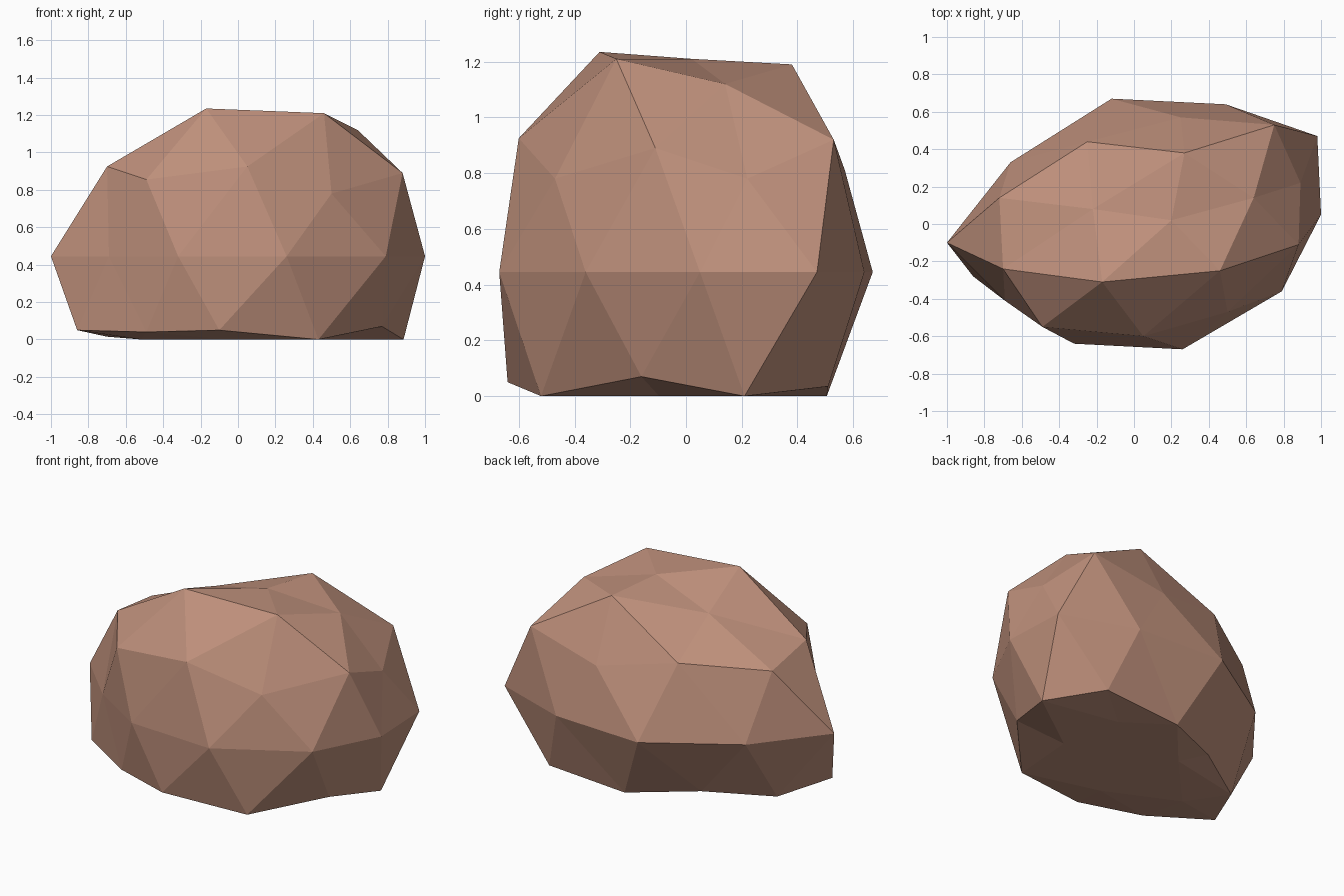
import bpy
import bmesh
import math

# Remove the default cube
default_cube = bpy.data.objects.get("Cube")
if default_cube:
    bpy.data.objects.remove(default_cube, do_unlink=True)

# Single stone colour
STONE = (0.52, 0.28, 0.2, 1.0)
stone = bpy.data.materials.new("reddish brown stone")
stone.use_nodes = True
stone.diffuse_color = STONE
stone.node_tree.nodes["Principled BSDF"].inputs["Base Color"].default_value = STONE

# Height of the widest horizontal ring
WAIST = 0.445

# Rings of the stone from top to bottom, each counter-clockwise from +x
crown = [(.2, .02, 1.21)]
cap = [(.64, .14, 1.12), (.27, .38, 1.19), (-.22, .08, 1.09),
       (-.17, -.31, 1.235), (.46, -.25, 1.21)]
shoulder = [(.75, .53, .92), (-.25, .44, .91), (-.7, -.24, .925),
            (.05, -.6, .925), (.88, -.11, .89)]
upper_side = [(.89, .22, .78), (.25, .57, .81), (-.72, .14, .87),
              (-.49, -.55, .855), (.5, -.47, .78)]
waist = [(x, y, WAIST) for x, y in (
    (.98, .47), (.49, .64), (-.12, .67), (-.66, .33), (-1, -.1),
    (-.69, -.41), (-.32, -.64), (.26, -.67), (.79, -.36), (1, .05))]
lower_side = [(.63, .51, .035), (-.32, .3, .04), (-.86, -.28, .05),
              (-.1, -.64, .05), (.77, -.16, .07)]
foot = [(.885, .21, 0), (.09, .505, 0), (-.7, .06, .015),
        (-.49, -.5, .04), (.43, -.52, 0)]
# The flat underside is a shrunken copy of the lower side
underside = [(x * .6, y * .6, 0) for x, y, z in lower_side]
base = [(0, 0, 0)]

placed = (crown + cap + shoulder + upper_side + waist
          + lower_side + foot + underside + base)


def ring_order(vert):
    """Sort key: highest ring first, then counter-clockwise from +x."""
    x, y, z = vert.co
    angle = math.degrees(math.atan2(y, x))
    return (-round(z, 2), (angle + 5) % 360)


# Reshape a faceted sphere by moving its rings into place
mesh = bpy.data.meshes.new("boulder")
bm = bmesh.new()
bmesh.ops.create_icosphere(bm, subdivisions=2, radius=1)
for vert, position in zip(sorted(bm.verts, key=ring_order), placed, strict=True):
    vert.co = position
bmesh.ops.recalc_face_normals(bm, faces=bm.faces)
for face in bm.faces:
    face.smooth = False
bm.to_mesh(mesh)
bm.free()
mesh.materials.append(stone)

boulder = bpy.data.objects.new("boulder", mesh)
bpy.context.collection.objects.link(boulder)
